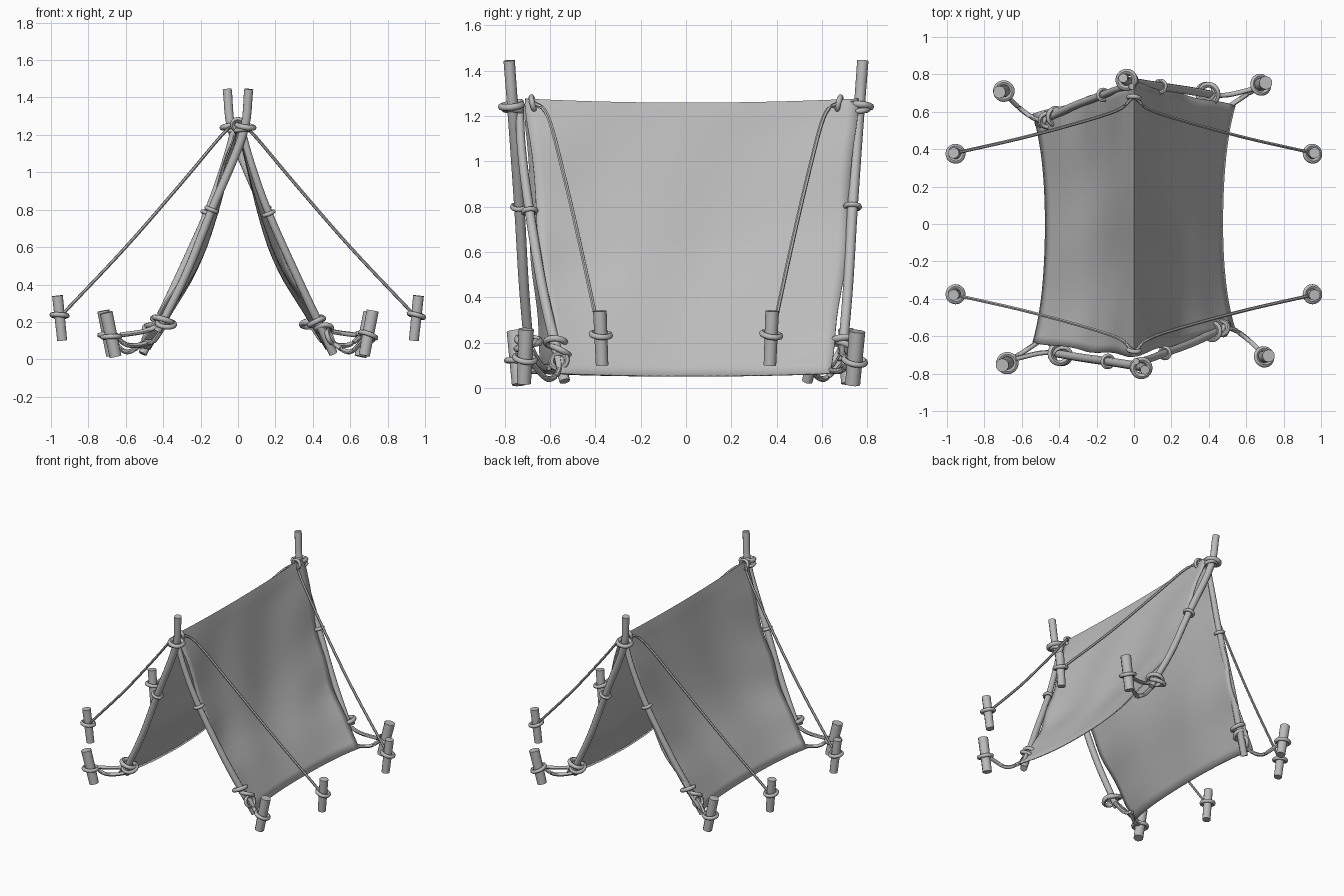
import bpy, math
from mathutils import Vector

if "Cube" in bpy.data.objects:
    bpy.data.objects.remove(bpy.data.objects["Cube"])

mat = bpy.data.materials.new("plain_grey")
mat.diffuse_color = (0.5, 0.5, 0.5, 1)
mat.use_nodes = True
mat.node_tree.nodes["Principled BSDF"].inputs["Base Color"].default_value = mat.diffuse_color


def finish(ob):
    """Apply material and smooth shading."""
    ob.data.materials.append(mat)
    bpy.ops.object.select_all(action='DESELECT')
    ob.select_set(True)
    bpy.context.view_layer.objects.active = ob
    bpy.ops.object.shade_smooth_by_angle(angle=math.radians(45))


def add_mesh(name, verts, faces):
    me = bpy.data.meshes.new(name)
    me.from_pydata(verts, [], faces)
    ob = bpy.data.objects.new(name, me)
    bpy.context.collection.objects.link(ob)
    return ob


def spline(pts, steps=6):
    """Catmull-Rom path through the points."""
    p = [Vector(q) for q in pts]
    p = [2 * p[0] - p[1]] + p + [2 * p[-1] - p[-2]]
    out = []
    for i in range(1, len(p) - 2):
        a, b, c, d = p[i - 1:i + 3]
        for k in range(steps):
            t = k / steps
            out.append(0.5 * (2 * b + (c - a) * t + (2 * a - 5 * b + 4 * c - d) * t * t
                              + (3 * b - a - 3 * c + d) * t ** 3))
    return out + [p[-2]]


def tube(name, pts, r0, r1=None, sides=8):
    """Capped tube along a smooth path."""
    path = spline(pts)
    r1 = r0 if r1 is None else r1
    n, verts, faces = len(path), [], []
    for i, c in enumerate(path):
        d = (path[min(i + 1, n - 1)] - path[max(i - 1, 0)]).normalized()
        ref = Vector((0.3, 1, 0)) if abs(d.z) > 0.5 else Vector((0, 0, 1))
        u = d.cross(ref).normalized()
        v = d.cross(u)
        r = r0 + (r1 - r0) * i / (n - 1)
        for k in range(sides):
            a = 2 * math.pi * k / sides
            verts.append(c + r * (u * math.cos(a) + v * math.sin(a)))
    for i in range(n - 1):
        for k in range(sides):
            j = (k + 1) % sides
            faces.append((i * sides + k, i * sides + j, (i + 1) * sides + j, (i + 1) * sides + k))
    faces += [tuple(range(sides))[::-1], tuple(range((n - 1) * sides, n * sides))]
    finish(add_mesh(name, verts, faces))


def ring(name, loc, axis, radius, minor=0.013):
    """Rope loop around an axis."""
    bpy.ops.mesh.primitive_torus_add(major_radius=radius, minor_radius=minor,
                                     major_segments=20, minor_segments=8, location=loc,
                                     rotation=Vector(axis).to_track_quat('Z', 'Y').to_euler())
    bpy.context.object.name = name
    finish(bpy.context.object)


def stake(name, top, bottom, r, ring_z):
    """Peg with a rope loop."""
    t, b = Vector(top), Vector(bottom)
    tube(name, [t, (t + b) / 2, b], r, r * 0.92, 10)
    c = b + (t - b) * (ring_z - b.z) / (t.z - b.z)
    ring(name + "_loop", c, (t - b) + Vector((0.04, 0.03, 0)), r + 0.011)


# Cloth: sagging sheet over the ridge, its ends narrowing towards the hem
PROFILE = spline([(0.0, 0, 1.262), (0.05, 0, 1.08), (0.145, 0, 0.75),
                  (0.25, 0, 0.48), (0.385, 0, 0.25), (0.50, 0, 0.052)], 4)
M, N = len(PROFILE) - 1, 32
# (side, end): reach at the ridge and at the hem
REACH = {(1, -1): (0.71, 0.56), (1, 1): (0.76, 0.63),
         (-1, -1): (0.71, 0.63), (-1, 1): (0.76, 0.585)}


def cloth_point(i, j):
    side = -1 if i < 0 else 1
    t = abs(i) / M
    s = 2 * j / N - 1
    p = PROFILE[abs(i)]
    top, hem = REACH[(side, 1 if s > 0 else -1)]
    reach = top + (hem - top) * t + 0.012 * math.sin(math.pi * t) + 0.006 * math.sin(15 * t)
    edge = s * s
    x = p.x + (0.045 * edge - 0.027) * min(1, 2 * t) + 0.022 * edge * edge * t ** 4
    x += 0.008 * math.sin(7 * s + 5 * t + side) * math.sin(math.pi * t)
    x += 0.008 * edge * math.sin(22 * t + 3 * s) * math.sin(math.pi * t)
    z = p.z + (1 - t) * 0.018 * (edge - 0.4) + 0.012 * t ** 6 * edge
    return (side * x, s * reach, z)


verts = [cloth_point(i, j) for i in range(-M, M + 1) for j in range(N + 1)]
W = N + 1
faces = [(i * W + j, (i + 1) * W + j, (i + 1) * W + j + 1, i * W + j + 1)
         for i in range(2 * M) for j in range(N)]
cloth = add_mesh("tent_cloth", verts, faces)
mod = cloth.modifiers.new("thickness", 'SOLIDIFY')
mod.thickness, mod.offset = 0.008, 0
finish(cloth)

# Each end is the other turned half way round
for end, f in (("front", 1), ("back", -1)):
    def P(x, y, z):
        return Vector((f * x, f * y, z))

    # Long pole and shorter side pole of the A-frame
    tube(end + "_long_pole", [P(0.058, -0.78, 1.445), P(0.025, -0.762, 1.2), P(-0.14, -0.735, 0.8),
                              P(-0.28, -0.715, 0.45), P(-0.43, -0.69, 0.15)], 0.025, 0.021, 10)
    tube(end + "_side_pole", [P(0.01, -0.735, 1.27), P(0.07, -0.725, 1.05), P(0.165, -0.69, 0.78),
                              P(0.335, -0.625, 0.4), P(0.51, -0.535, 0.03)], 0.018, 0.024, 10)

    # Lashings along the poles
    ring(end + "_top_lashing", P(0.04, -0.77, 1.245), P(0.15, -0.1, 1), 0.045, 0.015)
    ring(end + "_top_lashing_low", P(0.025, -0.765, 1.225), P(-0.1, 0.1, 1), 0.038, 0.012)
    ring(end + "_ridge_loop", P(0.0, -0.675, 1.255), P(0.1, 1, 0.25), 0.03, 0.012)
    ring(end + "_long_pole_tie", P(-0.14, -0.735, 0.8), P(0.4, -0.05, 1), 0.031, 0.011)
    ring(end + "_side_pole_tie", P(0.165, -0.69, 0.78), P(-0.4, -0.1, 1), 0.028, 0.011)
    ring(end + "_long_pole_knot", P(-0.40, -0.695, 0.21), P(0.3, 0.1, 1), 0.050, 0.015)
    ring(end + "_long_pole_knot_low", P(-0.385, -0.705, 0.19), P(0.1, -0.4, 1), 0.046, 0.014)
    ring(end + "_side_pole_knot", P(0.42, -0.575, 0.20), P(-0.5, 0.1, 1), 0.043, 0.014)
    ring(end + "_side_pole_knot_low", P(0.46, -0.555, 0.165), P(-0.1, 0.5, 1), 0.042, 0.013)
    ring(end + "_side_hem_loop", P(0.49, -0.56, 0.12), P(1, -0.3, 0.4), 0.036, 0.012)

    # Corner pegs and their ropes
    stake(end + "_side_corner_peg", P(0.72, -0.705, 0.26), P(0.675, -0.715, 0.02), 0.034, 0.13)
    stake(end + "_long_corner_peg", P(-0.705, -0.755, 0.25), P(-0.655, -0.735, 0.015), 0.036, 0.12)
    tube(end + "_side_corner_rope", [P(0.44, -0.57, 0.18), P(0.52, -0.56, 0.08),
                                     P(0.60, -0.61, 0.04), P(0.675, -0.68, 0.11)], 0.013)
    tube(end + "_long_corner_rope", [P(-0.47, -0.605, 0.09), P(-0.54, -0.65, 0.075),
                                     P(-0.60, -0.69, 0.08), P(-0.65, -0.72, 0.12)], 0.013)
    tube(end + "_long_link_rope", [P(-0.40, -0.69, 0.19), P(-0.50, -0.69, 0.15),
                                   P(-0.63, -0.72, 0.13)], 0.013)
    tube(end + "_hem_link_rope", [P(-0.40, -0.68, 0.17), P(-0.45, -0.64, 0.10),
                                  P(-0.50, -0.60, 0.09)], 0.014)

    # Guy ropes and pegs on both sides
    for side, m in (("right", 1), ("left", -1)):
        tag = f"{end}_{side}_guy"
        tube(tag + "_rope", [P(m * 0.01, -0.675, 1.26), P(m * 0.085, -0.61, 1.2),
                             P(m * 0.30, -0.54, 0.945), P(m * 0.60, -0.46, 0.60),
                             P(m * 0.93, -0.385, 0.25)], 0.009, sides=6)
        stake(tag + "_peg", P(m * 0.965, -0.38, 0.34), P(m * 0.94, -0.37, 0.10), 0.03, 0.235)
